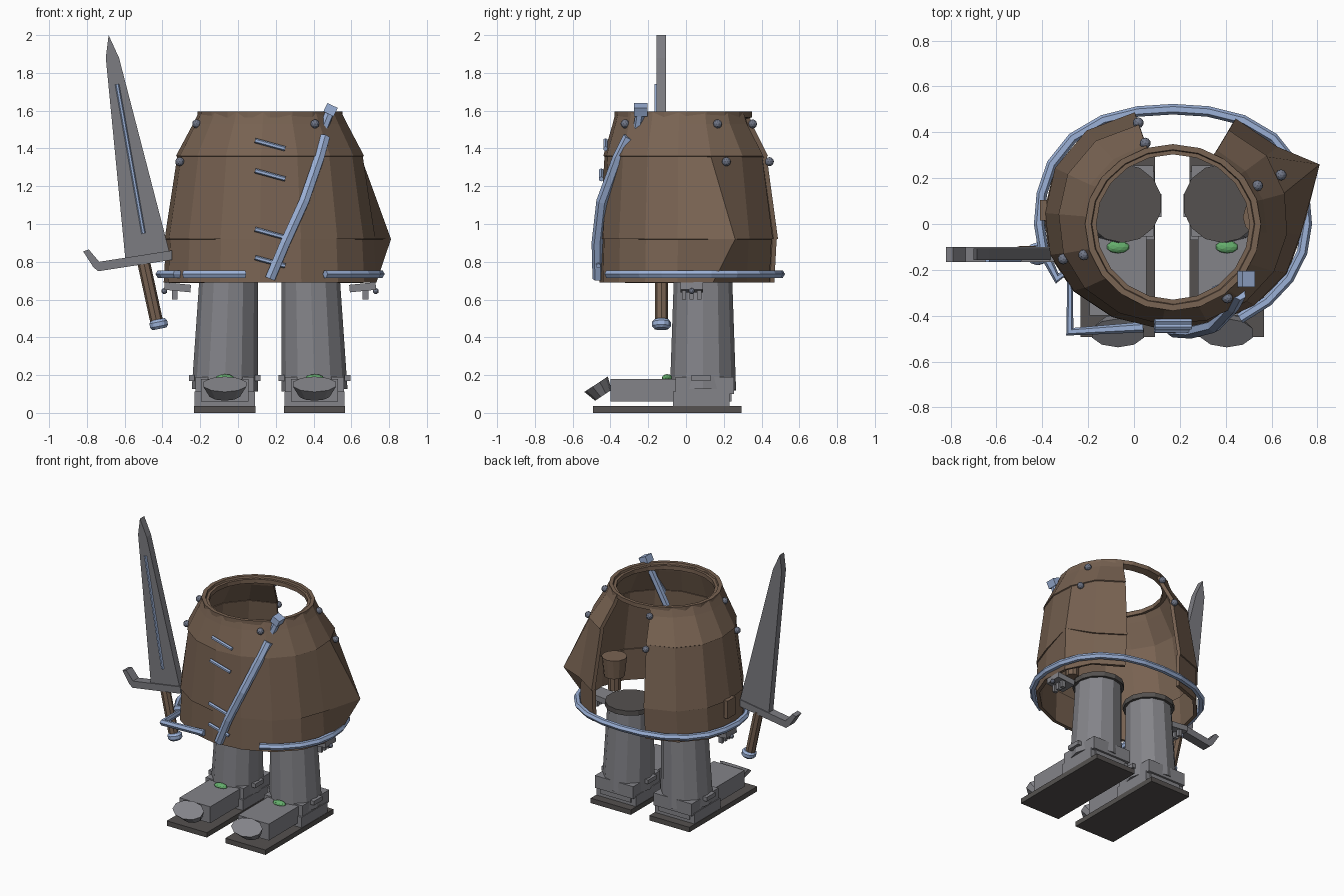
import bpy, bmesh, math
from mathutils import Vector, Matrix

if "Cube" in bpy.data.objects:
    bpy.data.objects.remove(bpy.data.objects["Cube"])


def material(name, rgb):
    m = bpy.data.materials.new(name)
    m.use_nodes = True
    m.diffuse_color = (*rgb, 1)
    bsdf = next(n for n in m.node_tree.nodes if n.type == 'BSDF_PRINCIPLED')
    bsdf.inputs["Base Color"].default_value = (*rgb, 1)
    bsdf.inputs["Roughness"].default_value = 0.8
    return m


BROWN = material("leather brown", (0.19, 0.125, 0.085))
GREY = material("armour grey", (0.23, 0.23, 0.25))
DARK = material("dark sole grey", (0.09, 0.083, 0.08))
STEEL = material("blade grey", (0.2, 0.2, 0.22))
BLUE = material("pale blue metal", (0.33, 0.44, 0.68))
RIVET = material("rivet blue grey", (0.16, 0.18, 0.24))
GREEN = material("green gem", (0.13, 0.42, 0.15))


def finish(name, bm, mat):
    bmesh.ops.recalc_face_normals(bm, faces=bm.faces)
    me = bpy.data.meshes.new(name)
    bm.to_mesh(me)
    bm.free()
    me.materials.append(mat)
    ob = bpy.data.objects.new(name, me)
    bpy.context.collection.objects.link(ob)
    return ob


def box(name, center, size, mat, rot=(0, 0, 0)):
    bm = bmesh.new()
    bmesh.ops.create_cube(bm, size=1)
    ob = finish(name, bm, mat)
    ob.location, ob.scale, ob.rotation_euler = center, size, rot
    return ob


def rod(name, a, b, r1, r2, mat, sides=8):
    a, b = Vector(a), Vector(b)
    bm = bmesh.new()
    bmesh.ops.create_cone(bm, cap_ends=True, segments=sides, radius1=r1, radius2=r2, depth=(b - a).length)
    turn = (b - a).to_track_quat('Z', 'Y').to_matrix().to_4x4()
    bm.transform(Matrix.Translation((a + b) / 2) @ turn)
    return finish(name, bm, mat)


def ball(name, center, size, mat):
    bm = bmesh.new()
    bmesh.ops.create_icosphere(bm, subdivisions=2, radius=1)
    ob = finish(name, bm, mat)
    ob.location, ob.scale = center, size
    return ob


def strap(name, points, radius, mat):
    cu = bpy.data.curves.new(name, 'CURVE')
    cu.dimensions = '3D'
    cu.bevel_depth, cu.bevel_resolution, cu.use_fill_caps = radius, 1, True
    sp = cu.splines.new('POLY')
    sp.use_smooth = False
    sp.points.add(len(points) - 1)
    for p, co in zip(sp.points, points):
        p.co = (*co, 1)
    cu.materials.append(mat)
    ob = bpy.data.objects.new(name, cu)
    bpy.context.collection.objects.link(ob)
    return ob


def plate(name, outline, y0, y1, mat):
    bm = bmesh.new()
    face = bm.faces.new([bm.verts.new((x, y0, z)) for x, z in outline])
    ext = bmesh.ops.extrude_face_region(bm, geom=[face])
    verts = [v for v in ext["geom"] if isinstance(v, bmesh.types.BMVert)]
    bmesh.ops.translate(bm, verts=verts, vec=(0, y1 - y0, 0))
    return finish(name, bm, mat)


# Body cross-sections: height, half width, front depth, back depth
LEVELS = [(0.69, 0.565, 0.46, 0.48), (0.92, 0.56, 0.46, 0.5),
          (1.36, 0.5, 0.44, 0.445), (1.53, 0.41, 0.39, 0.365), (1.59, 0.38, 0.375, 0.345)]


def surf(deg, z, k=1.0):
    for lo, hi in zip(LEVELS, LEVELS[1:]):
        if z <= hi[0]:
            break
    t = (z - lo[0]) / (hi[0] - lo[0])
    rx, front, back = (p + (q - p) * t for p, q in zip(lo[1:], hi[1:]))
    c, s = math.cos(math.radians(deg)), math.sin(math.radians(deg))
    if s > 0 and z < 1.5:
        k *= 1 + 0.06 * (2 * s * c) ** 2
    return Vector((0.17 + rx * c * k, (back if s > 0 else front) * s * k, z))


# Barrel body: overlapping bands, open at the back, with one bent-out corner
STEP = 22.5
angles = [107 + STEP * i for i in range(15)]
for name, zs in (("lower_band", (0.69, 0.92)), ("middle_band", (0.92, 1.36)), ("upper_band", (1.36, 1.53, 1.59))):
    bm = bmesh.new()
    rows = []
    for z in zs:
        tuck = 0.985 if z == zs[-1] and z < 1.5 else 1
        row = [surf(a, z, tuck) for a in angles]
        if z == 0.92:
            row[12] = Vector((0.81, 0.26, z))
        rows.append([bm.verts.new(p) for p in row])
    for low, up in zip(rows, rows[1:]):
        for i in range(len(angles) - 1):
            bm.faces.new((low[i], low[i + 1], up[i + 1], up[i]))
    band = finish(name, bm, BROWN)
    solid = band.modifiers.new("thickness", 'SOLIDIFY')
    solid.thickness, solid.offset = 0.025, -1

# Closed rim ring at the top
bm = bmesh.new()
loops = []
for k, z in ((1.01, 1.565), (1.01, 1.595), (0.94, 1.595), (0.93, 1.58), (0.88, 1.58), (0.88, 1.55)):
    ring = []
    for i in range(20):
        p = surf(18 * i, 1.59, k)
        ring.append(bm.verts.new((p.x, p.y, z)))
    loops.append(ring)
for a, b in zip(loops, loops[1:] + loops[:1]):
    for i in range(20):
        j = (i + 1) % 20
        bm.faces.new((a[i], a[j], b[j], b[i]))
finish("top_rim", bm, BROWN)

# Rivets in pairs, plus one on the front
for deg in (107, 200, 27, 305):
    for z in (1.33, 1.53):
        if deg != 305 or z > 1.4:
            ball("rivet", surf(deg, z, 1.01), (0.024,) * 3, RIVET)

# Metal band around the hem, with a loose corner that carries the sword
hem = [surf(a, 0.735, 1.035) for a in range(-60, 211, 15)]
hem += [Vector((-0.28, -0.2, 0.735)), Vector((-0.28, -0.47, 0.735)), Vector((0.04, -0.45, 0.735))]
strap("hem_band", hem, 0.023, BLUE)

# Diagonal strap and the bar inside the collar
strap("diagonal_strap", [(0.17, -0.465, 0.71), (0.25, -0.47, 0.9), (0.35, -0.445, 1.12),
                         (0.43, -0.36, 1.35), (0.46, -0.305, 1.46)], 0.03, BLUE)
rod("collar_bar", (0.36, -0.29, 1.28), (0.49, -0.24, 1.6), 0.025, 0.025, BLUE, 6)
box("collar_bar_end", (0.49, -0.24, 1.605), (0.06, 0.07, 0.05), BLUE, (0, 0.45, 0))

# Staples across the front seam
for z in (1.42, 1.26, 0.95, 0.8):
    y = surf(270, z).y - 0.004
    rod("staple", (0.09, y, z + 0.022), (0.25, y, z - 0.022), 0.013, 0.013, BLUE, 6)

# Flask inside, side pouch and hanging clips
rod("flask", (0.56, 0.03, 0.84), (0.56, 0.03, 0.98), 0.07, 0.085, BROWN, 12)
rod("flask_neck", (0.56, 0.03, 0.74), (0.56, 0.03, 0.84), 0.045, 0.045, BROWN, 10)
box("side_pouch", (-0.395, 0.06, 0.87), (0.03, 0.09, 0.13), BROWN)
for side in (-1, 1):
    cx = 0.17 + side * 0.49
    box("clip_bar", (cx, 0.03, 0.665), (0.14, 0.12, 0.04), GREY, (0, side * -0.1, 0))
    for dy in (-0.04, 0, 0.04):
        box("clip_tooth", (cx + side * 0.015, 0.03 + dy, 0.63), (0.03, 0.022, 0.06), GREY)
    ball("clip_knob", (cx + side * 0.07, 0.03, 0.645), (0.016,) * 3, RIVET)

# Legs and boots
for cx, lean in ((-0.07, 0.02), (0.405, -0.02)):
    rod("leg", (cx, 0.09, 0.12), (cx + lean, 0.09, 0.7), 0.175, 0.155, GREY, 12)
    rod("leg_cap", (cx + lean, 0.09, 0.69), (cx + lean, 0.09, 0.725), 0.172, 0.172, DARK, 14)
    box("sole", (cx, -0.1, 0.018), (0.325, 0.785, 0.036), DARK)
    box("boot", (cx, -0.08, 0.12), (0.25, 0.64, 0.12), GREY)
    box("heel_guard", (cx, 0.08, 0.073), (0.32, 0.3, 0.078), GREY)
    box("ankle_block", (cx, 0.1, 0.145), (0.31, 0.31, 0.09), GREY)
    for side in (-1, 1):
        box("ankle_tab", (cx + side * 0.175, 0.08, 0.185), (0.03, 0.1, 0.03), GREY)
    toe = rod("toe_cap", (0, 0, -0.05), (0, 0, 0.02), 0.7 * 0.12, 0.12, GREY, 10)
    toe.location = (cx, -0.465, 0.135)
    toe.scale = (1, 0.62, 1)
    toe.rotation_euler = (0.58, 0, 0)
    ball("gem", (cx, -0.1, 0.185), (0.05, 0.028, 0.02), GREEN)

# Sword hanging at the side
plate("blade", [(-0.685, 2.0), (-0.63, 1.88), (-0.36, 0.84), (-0.595, 0.8), (-0.7, 1.88)], -0.157, -0.107, STEEL)
rod("blade_groove", (-0.64, -0.157, 1.74), (-0.5, -0.157, 0.95), 0.011, 0.011, BLUE, 6)
plate("guard", [(-0.82, 0.855), (-0.79, 0.865), (-0.735, 0.8), (-0.35, 0.86),
                (-0.35, 0.81), (-0.74, 0.75), (-0.765, 0.77)], -0.165, -0.1, STEEL)
rod("grip", (-0.5, -0.13, 0.8), (-0.43, -0.13, 0.48), 0.034, 0.034, BROWN, 8)
pommel = rod("pommel", (-0.415, -0.13, 0.445), (-0.425, -0.13, 0.495), 0.052, 0.052, BLUE, 10)
bevel = pommel.modifiers.new("rounded", 'BEVEL')
bevel.width = 0.014
